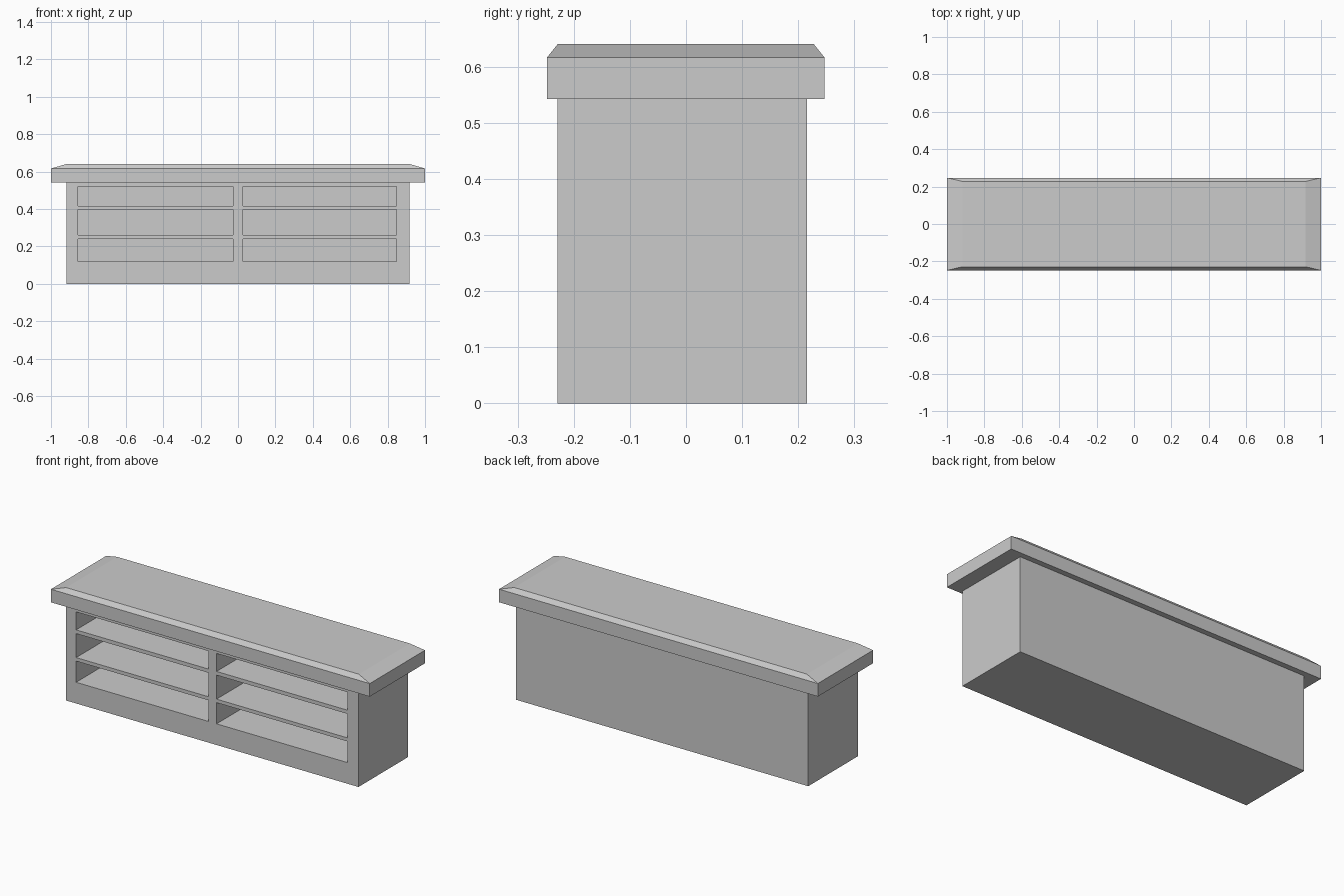
import bpy, bmesh
from mathutils import Vector

if "Cube" in bpy.data.objects:
    bpy.data.objects.remove(bpy.data.objects["Cube"])


def add_box(bm, lo, hi):
    """Add an axis-aligned box between two corners and return its vertices."""
    lo, hi = Vector(lo), Vector(hi)
    verts = bmesh.ops.create_cube(bm, size=1)["verts"]
    for v in verts:
        v.co = Vector([(lo[i] + hi[i]) / 2 + v.co[i] * (hi[i] - lo[i]) for i in range(3)])
    return verts


def make_object(name, bm):
    bmesh.ops.recalc_face_normals(bm, faces=bm.faces)
    mesh = bpy.data.meshes.new(name)
    bm.to_mesh(mesh)
    bm.free()
    obj = bpy.data.objects.new(name, mesh)
    bpy.context.collection.objects.link(obj)
    return obj


# Cabinet body
bm = bmesh.new()
add_box(bm, (-0.918, -0.229, 0), (0.916, 0.216, 0.542))
cabinet = make_object("cabinet_body", bm)

# Two columns of three open compartments, cut from the front
bm = bmesh.new()
for x0, x1 in ((-0.855, -0.026), (0.026, 0.847)):
    for z0, z1 in ((0.12, 0.24), (0.26, 0.396), (0.417, 0.519)):
        add_box(bm, (x0, -0.3, z0), (x1, 0.2, z1))
cutter = make_object("compartment_cutter", bm)
cutter.hide_render = True

cut = cabinet.modifiers.new("compartments", "BOOLEAN")
cut.operation = "DIFFERENCE"
cut.solver = "EXACT"
cut.object = cutter
bpy.context.view_layer.objects.active = cabinet
bpy.ops.object.modifier_apply(modifier=cut.name)
bpy.data.objects.remove(cutter)

# Overhanging top slab with a sloped upper rim
bm = bmesh.new()
add_box(bm, (-1, -0.248, 0.542), (1, 0.247, 0.616))
upper = max(bm.faces, key=lambda f: f.calc_center_median().z)
raised = bmesh.ops.extrude_face_region(bm, geom=[upper])["geom"]
bmesh.ops.delete(bm, geom=[upper], context="FACES_ONLY")
for v in raised:
    if isinstance(v, bmesh.types.BMVert):
        v.co = (0.918 * v.co.x, 0.922 * v.co.y, 0.64)
make_object("top_slab", bm)
